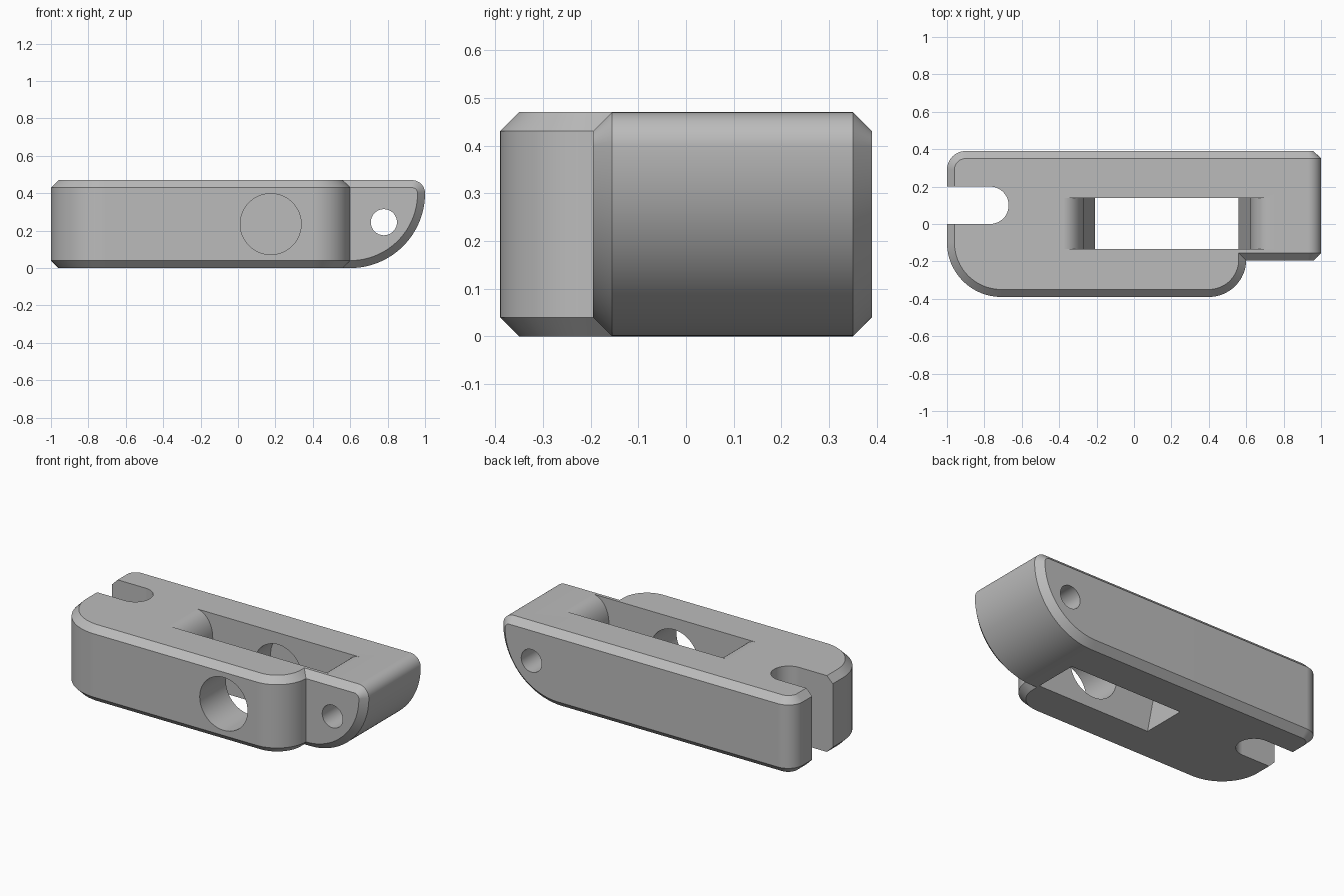
import bpy, bmesh
from math import sin, cos, radians

cube = bpy.data.objects.get("Cube")
if cube:
    bpy.data.objects.remove(cube)

H, HALF, CH = 0.47, 0.39, 0.04      # height, half depth, chamfer

grey = bpy.data.materials.new("plain_grey")
grey.use_nodes = True
colour = (0.5, 0.5, 0.5, 1)
grey.diffuse_color = colour
grey.node_tree.nodes["Principled BSDF"].inputs["Base Color"].default_value = colour


def arc(cx, cy, r, a0, a1, n=16, ry=None):
    ry = r if ry is None else ry
    angles = [radians(a0 + (a1 - a0) * i / n) for i in range(n + 1)]
    return [(cx + r * cos(a), cy + ry * sin(a)) for a in angles]


def loft(name, sections):
    """Solid through matching closed sections, capped at both ends."""
    bm = bmesh.new()
    rings = [[bm.verts.new(p) for p in s] for s in sections]
    for a, b in zip(rings, rings[1:]):
        for i in range(len(a)):
            j = (i + 1) % len(a)
            bm.faces.new((a[i], a[j], b[j], b[i]))
    bm.faces.new(rings[0])
    bm.faces.new(rings[-1])
    bmesh.ops.recalc_face_normals(bm, faces=bm.faces)
    mesh = bpy.data.meshes.new(name)
    bm.to_mesh(mesh)
    bm.free()
    mesh.materials.append(grey)
    obj = bpy.data.objects.new(name, mesh)
    bpy.context.scene.collection.objects.link(obj)
    return obj


def along_y(name, profile, y0, y1):
    return loft(name, [[(x, y, z) for x, z in profile] for y in (y0, y1)])


def along_z(name, profile, z0, z1):
    return loft(name, [[(x, y, z) for x, y in profile] for z in (z0, z1)])


def combine(target, tool, operation):
    mod = target.modifiers.new(operation.lower(), 'BOOLEAN')
    mod.operation, mod.solver, mod.object = operation, 'EXACT', tool
    graph = bpy.context.evaluated_depsgraph_get()
    mesh = bpy.data.meshes.new_from_object(target.evaluated_get(graph))
    target.modifiers.clear()
    target.data = mesh
    bpy.data.objects.remove(tool)


# Main block: plan outline with rounded corners, chamfered top and bottom
def plan(i):
    return ([(0.6 - i, HALF - i)]
            + arc(-0.9, HALF - 0.1, 0.1 - i, 90, 180)
            + arc(-0.71, -HALF + 0.29, 0.29 - i, 180, 270)
            + arc(0.4, -HALF + 0.2, 0.2 - i, 270, 360))


body = loft("link_body", [[(x, y, z) for x, y in plan(i)] for z, i in
                          ((0, CH), (CH, 0), (H - CH, 0), (H, CH))])


# Nose: side outline with a large lower curve, chamfered front and back
def side(i):
    return ([(0.2, H - i), (0.2, i)]
            + arc(0.6, 0.4, 0.4 - i, -90, 0, 32)
            + arc(0.93, 0.4, 0.07 - i, 0, 90, 10)[1:])


nose = loft("nose", [[(x, y, z) for x, z in side(i)] for y, i in
                     ((-0.195, CH), (-0.195 + CH, 0), (HALF - CH, 0), (HALF, CH))])
combine(body, nose, 'UNION')

# Open slot at the left end
slot = along_z("slot_cutter", [(-1.2, 0.0)] + arc(-0.77, 0.1, 0.1, -90, 90, 24)
               + [(-1.2, 0.2)], -0.1, 0.6)
combine(body, slot, 'DIFFERENCE')

# Central window with rounded upper ends and tapering lower ends
MID = 0.175
half = [(0.375, -0.05)] + arc(0.555, 0.32, 0.11, 180, 90, 12, 0.15) + [(0.555, 0.6)]
window = ([(MID + x, z) for x, z in half]
          + [(MID - x, z) for x, z in reversed(half)])
combine(body, along_y("window_cutter", window, -0.135, 0.14), 'DIFFERENCE')

# Large blind bore from the front, and small pin hole through the nose
bore = along_y("bore_cutter", arc(MID, 0.235, 0.163, 0, 352.5, 47), -0.6, 0.3)
combine(body, bore, 'DIFFERENCE')
pin = along_y("pin_cutter", arc(0.78, 0.245, 0.07, 0, 348.75, 31), -0.6, 0.6)
combine(body, pin, 'DIFFERENCE')

# Smooth curved walls, keep flat faces flat
bpy.ops.object.select_all(action='DESELECT')
body.select_set(True)
bpy.context.view_layer.objects.active = body
bpy.ops.object.shade_smooth_by_angle(angle=radians(25))
normals = body.modifiers.new("flat_face_normals", 'WEIGHTED_NORMAL')
normals.keep_sharp = True
